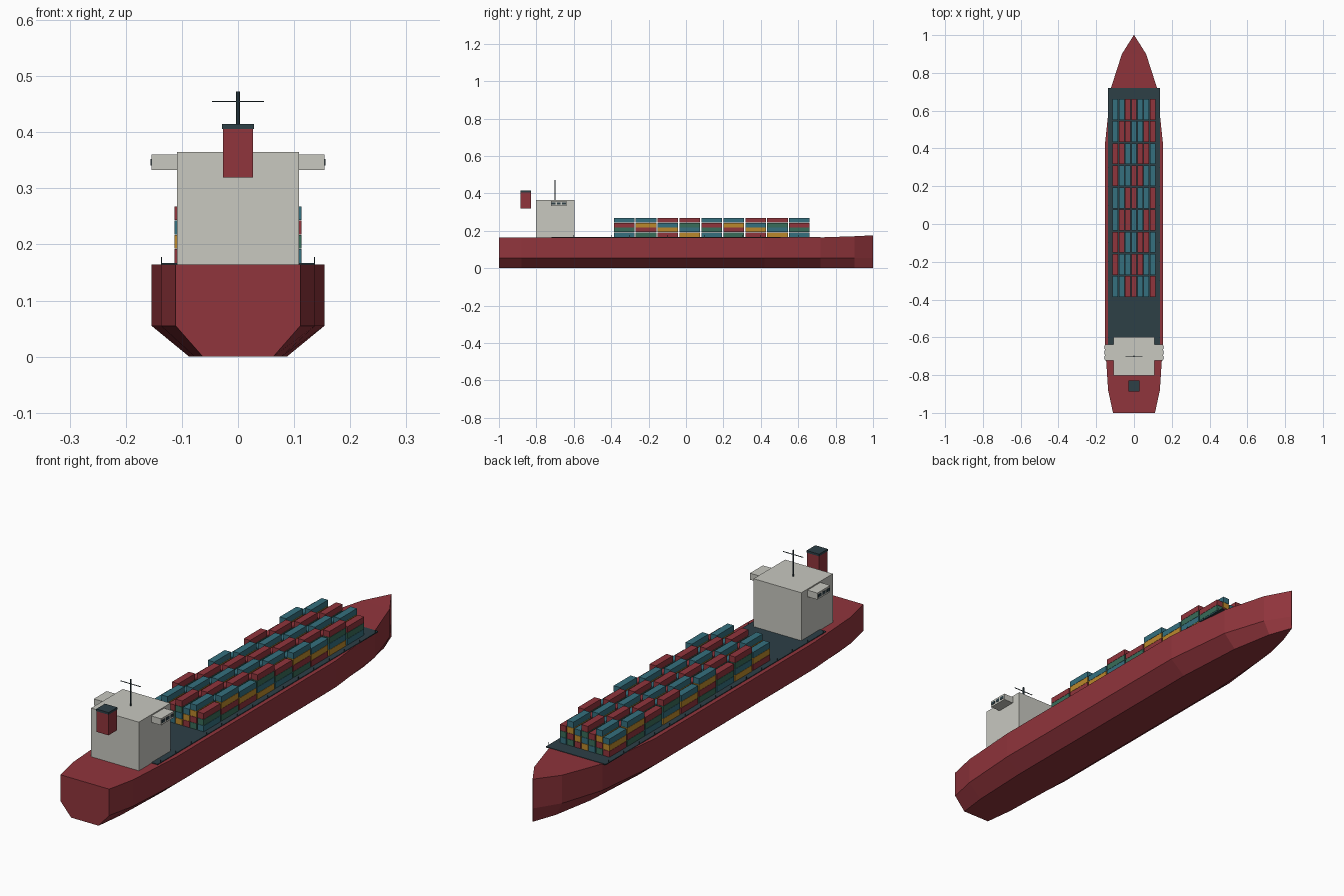
import bpy, bmesh
from mathutils import Matrix

if "Cube" in bpy.data.objects:
    bpy.data.objects.remove(bpy.data.objects["Cube"])


def material(name, rgb):
    m = bpy.data.materials.new(name)
    m.diffuse_color = (*rgb, 1)
    m.use_nodes = True
    m.node_tree.nodes["Principled BSDF"].inputs["Base Color"].default_value = m.diffuse_color
    return m


RED = material("red", (0.28, 0.035, 0.045))
ORANGE = material("orange", (0.5, 0.25, 0.025))
TEAL = material("teal", (0.035, 0.16, 0.21))
GREEN = material("green", (0.04, 0.15, 0.10))
DARK = material("dark", (0.026, 0.05, 0.062))
PALE = material("pale", (0.58, 0.58, 0.53))


def finish(name, bm, mat):
    bmesh.ops.recalc_face_normals(bm, faces=bm.faces[:])
    mesh = bpy.data.meshes.new(name)
    bm.to_mesh(mesh)
    bm.free()
    mesh.materials.append(mat)
    ob = bpy.data.objects.new(name, mesh)
    bpy.context.collection.objects.link(ob)
    return ob


def add_box(bm, centre, size):
    bmesh.ops.create_cube(
        bm, size=1, matrix=Matrix.Translation(centre) @ Matrix.Diagonal((*size, 1)))


def boxes(name, mat, items):
    bm = bmesh.new()
    for centre, size in items:
        add_box(bm, centre, size)
    return finish(name, bm, mat)


DECK = 0.164

# Hull: lofted hard-chine sections (y, half width, deck height)
stations = [(-1, 0.111, DECK), (-0.88, 0.137, DECK), (-0.62, 0.154, DECK),
            (0.42, 0.154, DECK), (0.72, 0.122, 0.165), (0.9, 0.064, 0.171),
            (1, 0.001, 0.176)]
bm = bmesh.new()
rings = []
for y, w, top in stations:
    half = [(0.565 * w, 0), (w, 0.055), (w, top)]
    section = half + [(-x, z) for x, z in reversed(half)]
    rings.append([bm.verts.new((x, y, z)) for x, z in section])
for a, b in zip(rings, rings[1:]):
    for i in range(6):
        j = (i + 1) % 6
        bm.faces.new((a[i], a[j], b[j], b[i]))
bm.faces.new(rings[0])
bm.faces.new(rings[-1])
finish("hull", bm, RED)

# Cargo deck plate
boxes("cargo_deck", DARK, [((0, 0, 0.165), (0.274, 1.44, 0.004))])

# Rail posts along both deck edges
boxes("rail_posts", DARK, [((s * 0.1365, -0.7 + 0.1 * i, 0.171), (0.0015, 0.0015, 0.013))
                           for s in (-1, 1) for i in range(15)])

# Containers: checkerboard of three and four tiers, colours cycling
palette = [("red", RED), ("orange", ORANGE), ("teal", TEAL), ("green", GREEN)]
stacks = [[] for _ in palette]
for r in range(9):
    for c in range(7):
        for k in range(3 + (r + c) % 2):
            stacks[(r + 3 * c + k) % 4].append(
                (((c - 3) * 0.033, -0.331 + r * 0.1172, 0.1793 + k * 0.0255),
                 (0.029, 0.11, 0.0245)))
for (label, mat), items in zip(palette, stacks):
    boxes("containers_" + label, mat, items)

# Bridge tower with side wings
boxes("bridge_tower", PALE, [((0, -0.7, 0.2645), (0.218, 0.206, 0.201))])
boxes("bridge_wings", PALE, [((s * 0.13, -0.68, 0.3465), (0.048, 0.084, 0.027)) for s in (-1, 1)])
boxes("wing_windows", DARK, [((s * 0.154, -0.68 + d, 0.3465), (0.003, 0.02, 0.012))
                             for s in (-1, 1) for d in (-0.028, 0, 0.028)])

# Funnel and cap
boxes("funnel", RED, [((0, -0.857, 0.363), (0.054, 0.054, 0.087))])
boxes("funnel_cap", DARK, [((0, -0.857, 0.41), (0.057, 0.057, 0.009))])

# Mast and crossbar
bm = bmesh.new()
bmesh.ops.create_cone(bm, cap_ends=True, segments=8, radius1=0.0035, radius2=0.0035,
                      depth=0.109, matrix=Matrix.Translation((0, -0.7, 0.4185)))
finish("mast", bm, DARK)
boxes("mast_crossbar", DARK, [((0, -0.7, 0.455), (0.092, 0.003, 0.002))])
